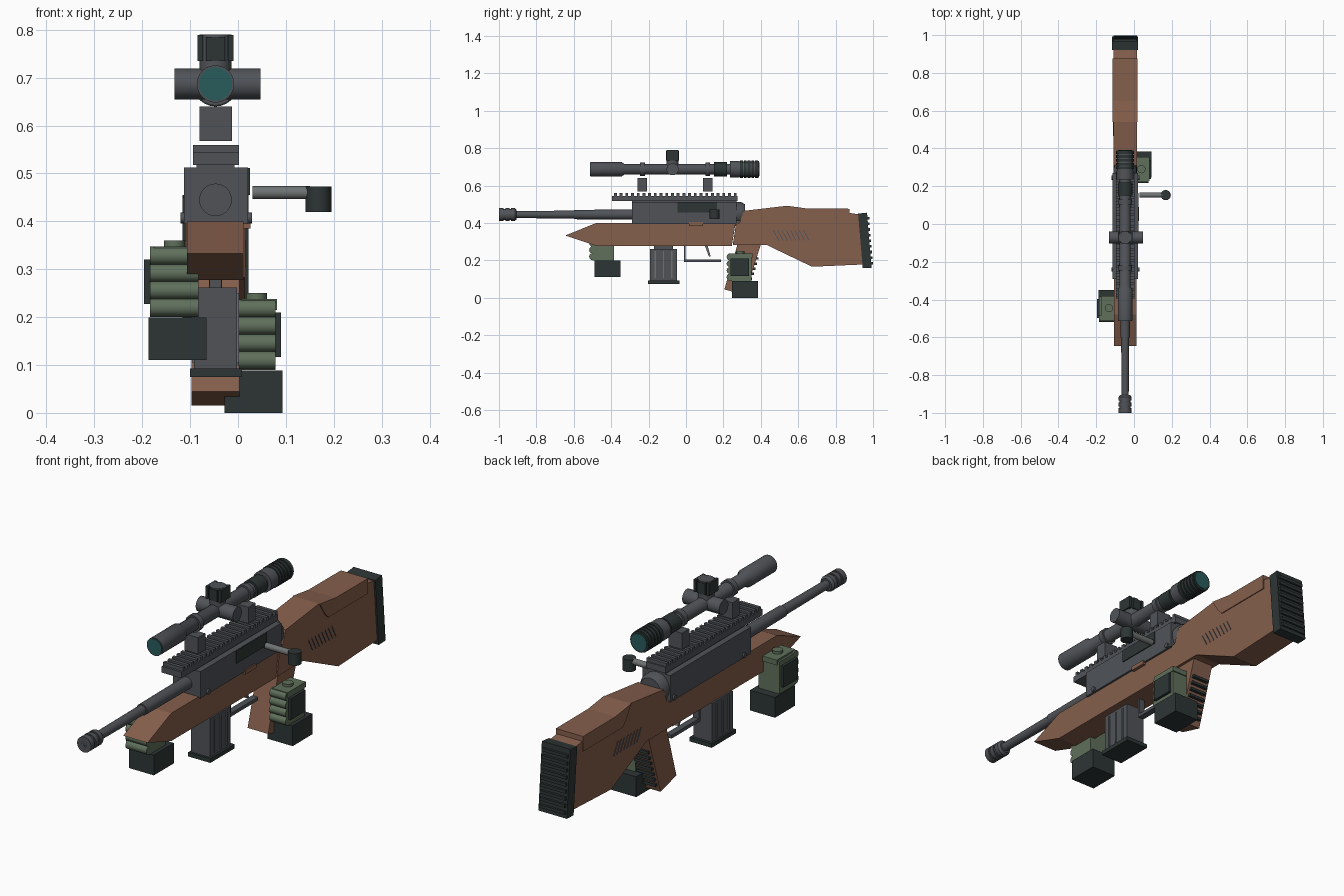
import bpy, bmesh, math
from mathutils import Matrix, Vector

if "Cube" in bpy.data.objects:
    bpy.data.objects.remove(bpy.data.objects["Cube"])

CX = -0.047  # centre line of the rifle


def material(name, rgb):
    m = bpy.data.materials.new(name)
    m.diffuse_color = (*rgb, 1)
    m.use_nodes = True
    m.node_tree.nodes["Principled BSDF"].inputs["Base Color"].default_value = m.diffuse_color
    return m


WOOD = material("brown_wood", (0.235, 0.115, 0.073))
GREY = material("gun_grey", (0.080, 0.086, 0.097))
DARK = material("dark_rubber", (0.026, 0.036, 0.035))
GREEN = material("olive_green", (0.115, 0.160, 0.105))
LENS = material("teal_glass", (0.022, 0.105, 0.108))
STEEL = material("light_steel", (0.16, 0.17, 0.17))


def finish(name, bm, mat, smooth=False):
    bmesh.ops.recalc_face_normals(bm, faces=bm.faces)
    me = bpy.data.meshes.new(name)
    bm.to_mesh(me)
    bm.free()
    ob = bpy.data.objects.new(name, me)
    bpy.context.collection.objects.link(ob)
    me.materials.append(mat)
    if smooth:
        bpy.ops.object.select_all(action='DESELECT')
        ob.select_set(True)
        bpy.context.view_layer.objects.active = ob
        bpy.ops.object.shade_smooth_by_angle(angle=math.radians(35))
    return ob


def add_box(bm, x, y, z):
    c = [(a[0] + a[1]) / 2 for a in (x, y, z)]
    s = [a[1] - a[0] for a in (x, y, z)]
    bmesh.ops.create_cube(bm, size=1, matrix=Matrix.Translation(c) @ Matrix.Diagonal((*s, 1)))


def box(name, mat, *spans):
    """One object from one or more (x, y, z) span triples."""
    bm = bmesh.new()
    for s in spans:
        add_box(bm, *s)
    return finish(name, bm, mat)


def prism(name, mat, pts, half, cx=CX):
    """Side profile of (y, z) points extruded across x."""
    bm = bmesh.new()
    f = bm.faces.new([bm.verts.new((cx - half, y, z)) for y, z in pts])
    r = bmesh.ops.extrude_face_region(bm, geom=[f])
    bmesh.ops.translate(bm, vec=(2 * half, 0, 0),
                        verts=[v for v in r["geom"] if isinstance(v, bmesh.types.BMVert)])
    return finish(name, bm, mat)


def rod(name, mat, a, b, r, n=20):
    a, b = Vector(a), Vector(b)
    d = b - a
    bm = bmesh.new()
    bmesh.ops.create_cone(bm, cap_ends=True, segments=n, radius1=r, radius2=r, depth=d.length,
                          matrix=Matrix.Translation((a + b) / 2) @ d.to_track_quat('Z', 'Y').to_matrix().to_4x4())
    return finish(name, bm, mat, True)


def turned(name, mat, z, prof, n=24):
    """Closed turned part along y from (y, radius) points."""
    bm = bmesh.new()
    rings = [[bm.verts.new((CX + r * math.cos(i * math.tau / n), y, z + r * math.sin(i * math.tau / n)))
              for i in range(n)] for y, r in prof]
    for p, q in zip(rings, rings[1:]):
        for i in range(n):
            bm.faces.new((p[i], p[(i + 1) % n], q[(i + 1) % n], q[i]))
    bm.faces.new(rings[0])
    bm.faces.new(rings[-1])
    return finish(name, bm, mat, True)


# Wooden furniture
prism("forend", WOOD, [(-0.645, 0.333), (-0.48, 0.40), (0.265, 0.40), (0.245, 0.278), (-0.48, 0.278)], 0.059)
prism("stock", WOOD, [(0.285, 0.40), (0.31, 0.465), (0.54, 0.492), (0.65, 0.476), (0.865, 0.474),
                      (0.865, 0.455), (0.94, 0.444), (0.945, 0.178), (0.674, 0.166), (0.43, 0.283),
                      (0.25, 0.283), (0.268, 0.40)], 0.062)
prism("cheek_rest", WOOD, [(0.54, 0.492), (0.65, 0.477), (0.875, 0.476), (0.875, 0.41), (0.60, 0.41), (0.58, 0.43)], 0.066)
prism("grip", WOOD, [(0.275, 0.285), (0.40, 0.285), (0.315, 0.015), (0.205, 0.045)], 0.05)
for i in range(7):
    t = 0.12 + i * 0.1
    y, z = 0.315 + 0.085 * t, 0.015 + 0.27 * t
    box("grip_ridge", DARK, ((CX - 0.04, CX + 0.04), (y - 0.005, y + 0.012), (z - 0.006, z + 0.006)))
for i in range(8):
    y = 0.465 + i * 0.023
    prism("stock_slot", GREY, [(y, 0.36), (y + 0.005, 0.36), (y + 0.034, 0.305), (y + 0.029, 0.305)], 0.064)

# Ribbed butt pad
prism("butt_pad", DARK, [(0.92, 0.45), (0.968, 0.455), (0.992, 0.16), (0.945, 0.158)], 0.069)
for i in range(9):
    z = 0.185 + i * 0.03
    y = 0.99 - (z - 0.16) * 0.08
    box("butt_rib", DARK, ((CX - 0.062, CX + 0.062), (y - 0.01, y + 0.011), (z - 0.007, z + 0.007)))

# Receiver
box("receiver", GREY, ((CX - 0.066, CX + 0.068), (-0.29, 0.27), (0.395, 0.512)))
turned("receiver_rear", GREY, 0.45, [(0.25, 0.062), (0.295, 0.062), (0.315, 0.05)])
box("receiver_tang", GREY, ((CX - 0.05, CX + 0.05), (0.22, 0.31), (0.385, 0.45)))
box("ejection_port", DARK, ((0.018, 0.025), (-0.045, 0.165), (0.455, 0.511)))
box("side_plate", WOOD, ((0.01, 0.026), (0.015, 0.09), (0.385, 0.404)))
for y in (-0.24, 0.245):
    rod("receiver_pin", GREY, (CX - 0.073, y, 0.407), (CX + 0.076, y, 0.407), 0.011, 12)

# Barrel and muzzle brake
turned("barrel", GREY, 0.445, [(-0.92, 0.019), (-0.60, 0.021), (-0.60, 0.025), (-0.28, 0.027)])
turned("muzzle_brake", GREY, 0.445, [(-1.0, 0.034), (-0.975, 0.034), (-0.975, 0.029), (-0.965, 0.029),
                                     (-0.965, 0.034), (-0.945, 0.034), (-0.945, 0.029), (-0.935, 0.029),
                                     (-0.935, 0.034), (-0.915, 0.034), (-0.905, 0.026)])
rod("muzzle_bore", DARK, (CX, -1.0, 0.445), (CX, -0.98, 0.445), 0.014, 12)

# Toothed top rail
box("rail_neck", GREY, ((CX - 0.04, CX + 0.04), (-0.29, 0.27), (0.505, 0.53)))
box("rail", GREY, ((CX - 0.047, CX + 0.049), (-0.395, 0.275), (0.518, 0.545)))
box("rail_teeth", GREY, *[((CX - 0.047, CX + 0.049), (-0.385 + i * 0.0305, -0.37 + i * 0.0305), (0.54, 0.56))
                          for i in range(22)])

# Scope
SZ = 0.687
turned("scope_tube", GREY, SZ, [(-0.51, 0.039), (-0.345, 0.039), (-0.33, 0.029), (0.24, 0.029),
                                (0.24, 0.042), (0.385, 0.042)])
turned("front_lens", LENS, SZ, [(-0.513, 0.035), (-0.50, 0.035)])
turned("rear_lens", LENS, SZ, [(0.38, 0.037), (0.393, 0.037)])
turned("zoom_ring", DARK, SZ, [(0.15, 0.038), (0.22, 0.038)])
turned("eyepiece_front", GREY, SZ, [(0.235, 0.045), (0.285, 0.045)])
for i in range(5):
    y = 0.29 + i * 0.02
    turned("eyepiece_grip", DARK, SZ, [(y, 0.047), (y + 0.014, 0.047)])
turned("eyepiece_rim", DARK, SZ, [(0.378, 0.045), (0.39, 0.045)])
for y in (-0.233, 0.116):
    turned("scope_ring", GREY, SZ, [(y - 0.013, 0.037), (y + 0.013, 0.037)], 12)
    box("scope_mount", GREY, ((CX - 0.033, CX + 0.034), (y - 0.025, y + 0.025), (0.568, 0.64)))

# Scope turrets
TY = -0.072
rod("side_turrets", GREY, (-0.133, TY, SZ), (0.047, TY, SZ), 0.032)
rod("top_turret", GREY, (CX, TY, SZ), (CX, TY, 0.79), 0.033)
for s in (-1, 1):
    x = CX + s * 0.032
    box("turret_grip", DARK, ((x - 0.006, x + 0.006), (TY - 0.033, TY + 0.033), (0.735, 0.789)))
    y = TY + s * 0.031
    box("turret_grip_end", DARK, ((CX - 0.02, CX + 0.02), (y - 0.004, y + 0.004), (0.735, 0.785)))

# Bolt handle
rod("bolt_handle", STEEL, (0.03, 0.153, 0.46), (0.15, 0.153, 0.46), 0.0135, 16)
rod("bolt_knob", DARK, (0.168, 0.153, 0.42), (0.168, 0.153, 0.473), 0.027, 16)

# Magazine with side ribs
box("magazine", GREY, ((CX - 0.045, CX + 0.045), (-0.193, -0.048), (0.09, 0.262)))
box("magazine_catch", GREY, ((CX - 0.013, CX + 0.013), (-0.17, -0.07), (0.25, 0.29)))
box("magazine_base", DARK, ((CX - 0.053, CX + 0.055), (-0.203, -0.035), (0.075, 0.093)))
box("magazine_ribs", STEEL, *[((CX - 0.049, CX + 0.049), (y, y + 0.007), (0.105, 0.25))
                              for y in (-0.168, -0.124, -0.08)])

# Trigger and open guard
prism("trigger_guard", GREY, [(-0.012, 0.28), (-0.003, 0.28), (-0.003, 0.205), (0.187, 0.205),
                              (0.187, 0.19), (-0.012, 0.19)], 0.014)
prism("trigger", STEEL, [(0.10, 0.28), (0.115, 0.28), (0.132, 0.222), (0.122, 0.222)], 0.008)


def pouch(side, dy, dz, extra):
    """Ammunition pouch with front rolls, outer plate and lower box."""
    def xs(a, b):
        a, b = sorted((CX + side * a, CX + side * b))
        return a, b
    ys = (0.235 + dy, 0.35 + dy)
    x0, x1 = xs(0.047 - extra, 0.125 + extra)
    box("pouch_body", GREEN, ((x0, x1), ys, (0.09 + dz, 0.23 + dz)))
    box("pouch_lid", GREEN, (xs(0.053, 0.128), (0.228 + dy, 0.355 + dy), (0.215 + dz, 0.238 + dz)))
    mid = sum(xs(0.047, 0.125)) / 2
    rod("pouch_button", GREEN, (mid, 0.29 + dy, 0.23 + dz), (mid, 0.29 + dy, 0.25 + dz), 0.022, 12)
    for i in range(4):
        z = 0.11 + i * 0.036 + dz
        rod("pouch_roll", GREEN, (x0, 0.236 + dy, z), (x1, 0.236 + dy, z), 0.019, 12)
    box("pouch_plate", DARK, (xs(0.12, 0.137 + extra), (0.238 + dy, 0.338 + dy), (0.117 + dz, 0.21 + dz)))
    box("pouch_lower_box", DARK, (xs(0.019, 0.14), (0.246 + dy, 0.385 + dy), (dz, 0.089 + dz)))


pouch(1, 0, 0, 0)
pouch(-1, -0.735, 0.11, 0.012)
